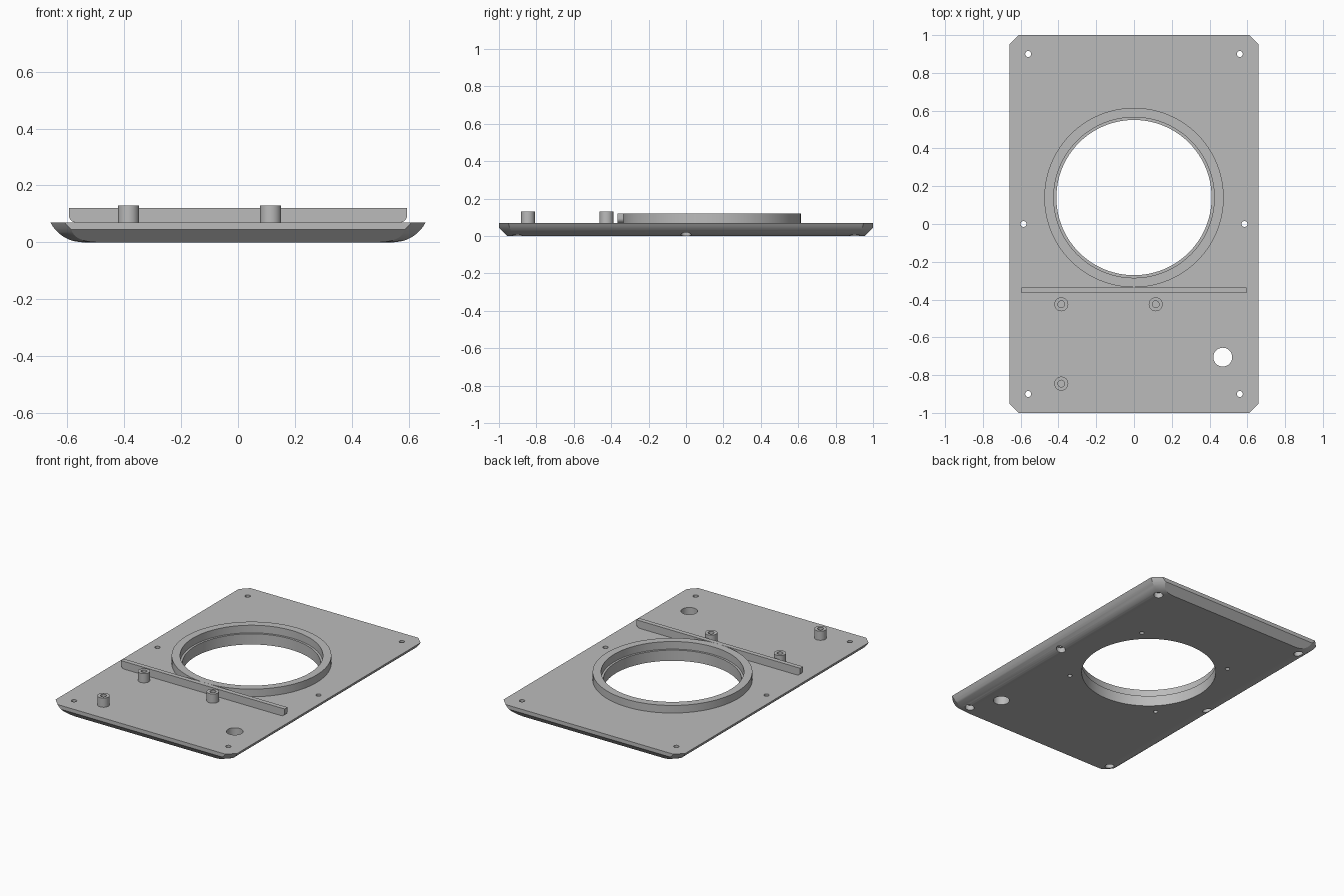
import bpy, bmesh, math
from mathutils import Matrix, Vector

cube = bpy.data.objects.get("Cube")
if cube:
    bpy.data.objects.remove(cube, do_unlink=True)

grey = bpy.data.materials.new("mid_grey")
grey.use_nodes = True
COLOUR = (0.5, 0.5, 0.5, 1)
grey.diffuse_color = COLOUR
grey.node_tree.nodes["Principled BSDF"].inputs["Base Color"].default_value = COLOUR

TOP = 0.07           # upper surface of the plate
HOLE_Y = 0.14        # centre of the large opening


def finish(bm, name):
    bmesh.ops.remove_doubles(bm, verts=bm.verts, dist=1e-5)
    bmesh.ops.recalc_face_normals(bm, faces=bm.faces)
    mesh = bpy.data.meshes.new(name)
    bm.to_mesh(mesh)
    bm.free()
    mesh.materials.append(grey)
    obj = bpy.data.objects.new(name, mesh)
    bpy.context.collection.objects.link(obj)
    return obj


def smooth(obj):
    bpy.ops.object.select_all(action="DESELECT")
    obj.select_set(True)
    bpy.context.view_layer.objects.active = obj
    bpy.ops.object.shade_smooth_by_angle(angle=math.radians(25))


def lathe(bm, profile, x, y, steps=32, closed=False):
    """Turn an (r, z) profile around a vertical axis at x, y."""
    verts = [bm.verts.new((x + r, y, z)) for r, z in profile]
    pairs = list(zip(verts, verts[1:]))
    if closed:
        pairs.append((verts[-1], verts[0]))
    edges = [bm.edges.new(p) for p in pairs]
    bmesh.ops.spin(bm, geom=verts + edges, cent=(x, y, 0), axis=(0, 0, 1),
                   angle=math.tau, steps=steps, use_merge=True)


def rod(bm, x, y, r, z0, z1, steps=32):
    bmesh.ops.create_cone(bm, cap_ends=True, segments=steps, radius1=r, radius2=r,
                          depth=z1 - z0,
                          matrix=Matrix.Translation((x, y, (z0 + z1) / 2)))


# Plate: stacked outlines, with rounded long sides and bevelled ends
R, BEVEL = 0.13, 0.045
heights = [R * (1 - math.cos(math.acos(1 - TOP / R) * i / 10)) for i in range(11)]
heights = sorted(heights + [BEVEL])
bm = bmesh.new()
rings = []
for z in heights:
    inset = math.sqrt(R**2 - (R - TOP)**2) - math.sqrt(R**2 - (R - z)**2)
    hx = 0.66 - inset
    hy = 1 - max(0, BEVEL - z)
    diagonal = 1.61 - inset * math.sqrt(2)
    quarter = [(hx, diagonal - hx), (diagonal - hy, hy)]
    outline = quarter + [(-x, y) for x, y in reversed(quarter)]
    outline += [(-x, -y) for x, y in outline]
    rings.append([bm.verts.new((x, y, z)) for x, y in outline])
for a, b in zip(rings, rings[1:]):
    for i in range(len(a)):
        j = (i + 1) % len(a)
        bm.faces.new((a[i], a[j], b[j], b[i]))
bm.faces.new(rings[0])
bm.faces.new(rings[-1])
plate = finish(bm, "base_plate")

# Openings: large round hole, cable hole, counterbored screw holes, blind holes
bm = bmesh.new()
rod(bm, 0, HOLE_Y, 0.411, -0.1, 0.2, 96)
rod(bm, 0.47, -0.705, 0.05, -0.1, 0.2)
screw = [(0, -0.1), (0.028, -0.1), (0.028, 0.035), (0.016, 0.035), (0.016, 0.2), (0, 0.2)]
for side in (-1, 1):
    for x, y in ((0.56, -0.9), (0.585, 0), (0.56, 0.9)):
        lathe(bm, screw, side * x, y)
    for end in (-1, 1):
        rod(bm, side * 0.343, HOLE_Y + end * 0.343, 0.014, -0.1, 0.04, 20)
cutter = finish(bm, "hole_cutter")
cutter.hide_render = True
cut = plate.modifiers.new("holes", "BOOLEAN")
cut.operation = "DIFFERENCE"
cut.solver = "EXACT"
cut.object = cutter
bpy.context.view_layer.objects.active = plate
bpy.ops.object.modifier_apply(modifier=cut.name)
bpy.data.objects.remove(cutter, do_unlink=True)
smooth(plate)

# Raised collar around the large hole, leaving a narrow ledge inside
bm = bmesh.new()
lathe(bm, [(0.425, TOP), (0.475, TOP), (0.475, 0.12), (0.425, 0.12)],
      0, HOLE_Y, 96, closed=True)
smooth(finish(bm, "collar"))

# Straight rib touching the collar, with rounded lower corners
bm = bmesh.new()
fillet = 0.025
half = [(0.595, 0.12)]
for i in range(7):
    t = math.pi / 2 * i / 6
    half.append((0.57 + fillet * math.cos(t), TOP + fillet * (1 - math.sin(t))))
outline = half + [(-x, z) for x, z in reversed(half)]
face = bm.faces.new([bm.verts.new((x, -0.365, z)) for x, z in outline])
extruded = bmesh.ops.extrude_face_region(bm, geom=[face])["geom"]
bmesh.ops.translate(bm, vec=Vector((0, 0.03, 0)),
                    verts=[v for v in extruded if isinstance(v, bmesh.types.BMVert)])
smooth(finish(bm, "rib"))

# Hollow mounting posts
for name, x, y in (("post_right_inner", -0.385, -0.425),
                   ("post_left_inner", 0.115, -0.425),
                   ("post_right_outer", -0.385, -0.845)):
    bm = bmesh.new()
    lathe(bm, [(0.037, TOP), (0.037, 0.13), (0.018, 0.13), (0.018, 0.075), (0, 0.075)], x, y)
    smooth(finish(bm, name))
